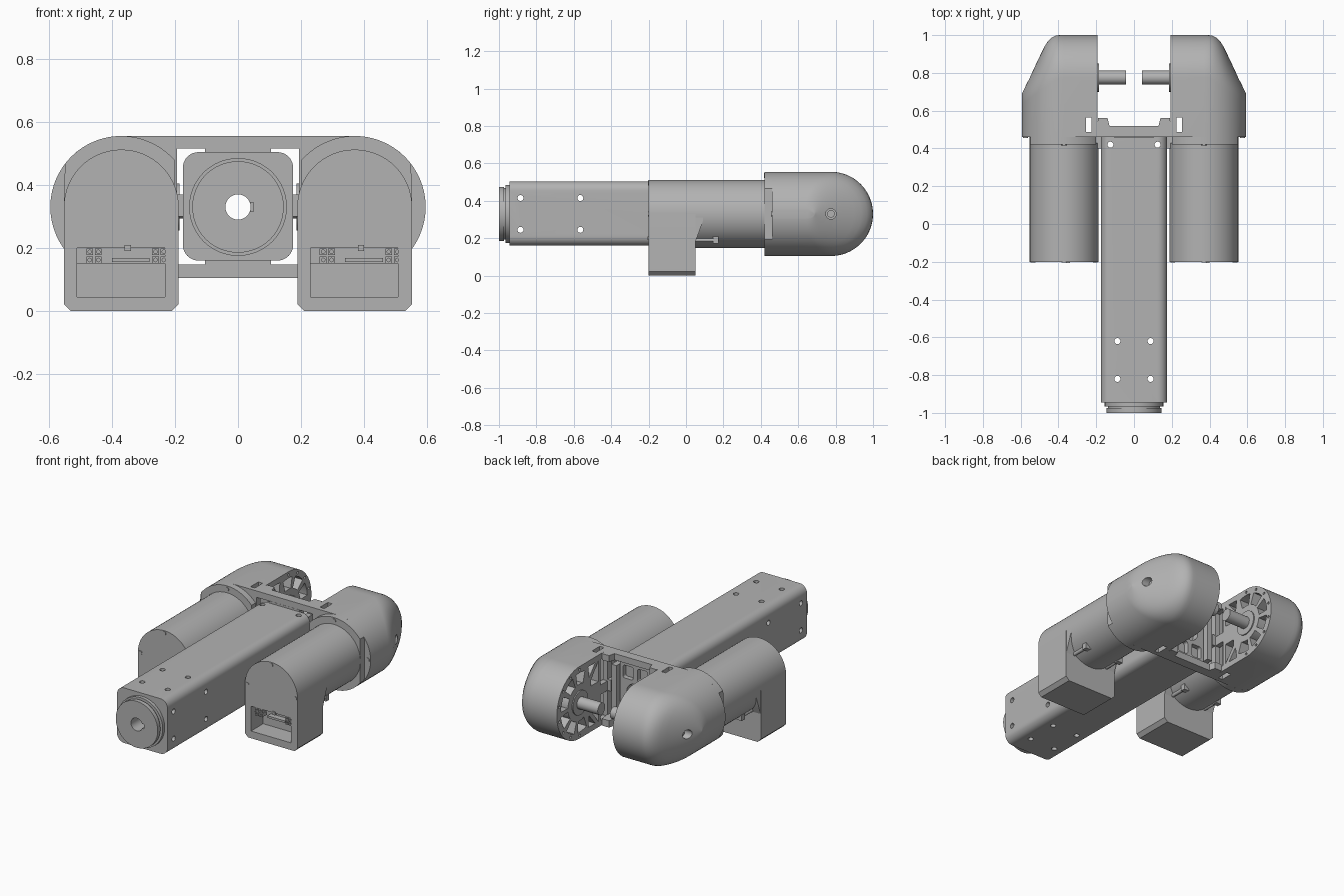
import bpy, bmesh
from math import sin, cos, pi, sqrt

if "Cube" in bpy.data.objects:
    bpy.data.objects.remove(bpy.data.objects["Cube"])

GREY = (0.45, 0.45, 0.45, 1)
mat = bpy.data.materials.new("machined grey")
mat.use_nodes = True
mat.diffuse_color = GREY
mat.node_tree.nodes["Principled BSDF"].inputs["Base Color"].default_value = GREY

AXIS_Z = 0.33      # height of every main axis
MOTOR_X = 0.37     # sideways offset of each motor
PIVOT_Y = 0.775    # position of the output shafts


def arc(cx, cy, r, a0=0, a1=2 * pi, n=48):
    full = abs(a1 - a0) > 6.28
    steps = n if full else n + 1
    return [(cx + r * cos(a0 + (a1 - a0) * i / n), cy + r * sin(a0 + (a1 - a0) * i / n))
            for i in range(steps)]


def rect(x0, x1, y0, y1):
    return [(x0, y0), (x1, y0), (x1, y1), (x0, y1)]


def round_rect(cx, cy, hw, hh, r):
    pts = []
    for k, (sx, sy) in enumerate([(1, 1), (-1, 1), (-1, -1), (1, -1)]):
        pts += arc(cx + sx * (hw - r), cy + sy * (hh - r), r, k * pi / 2, (k + 1) * pi / 2, 8)
    return pts


def loft(name, rings):
    """Skin a list of equal-length closed rings and cap both ends."""
    bm = bmesh.new()
    rows = [[bm.verts.new(p) for p in ring] for ring in rings]
    n = len(rows[0])
    for a, b in zip(rows, rows[1:]):
        for i in range(n):
            bm.faces.new((a[i], a[(i + 1) % n], b[(i + 1) % n], b[i]))
    bm.faces.new(rows[0])
    bm.faces.new(rows[-1])
    bmesh.ops.recalc_face_normals(bm, faces=bm.faces)
    mesh = bpy.data.meshes.new(name)
    bm.to_mesh(mesh)
    bm.free()
    mesh.materials.append(mat)
    ob = bpy.data.objects.new(name, mesh)
    bpy.context.collection.objects.link(ob)
    return ob


def prism(name, pts, axis, a, b):
    """Extrude a flat outline along an axis from a to b."""
    place = {"x": lambda p, d: (d, p[0], p[1]),
             "y": lambda p, d: (p[0], d, p[1]),
             "z": lambda p, d: (p[0], p[1], d)}[axis]
    return loft(name, [[place(p, d) for p in pts] for d in (a, b)])


def cut(ob, *cutters):
    for c in cutters:
        c.hide_render = True
        mod = ob.modifiers.new("cut", "BOOLEAN")
        mod.operation = "DIFFERENCE"
        mod.solver = "EXACT"
        mod.object = c
        bpy.context.view_layer.objects.active = ob
        bpy.ops.object.modifier_apply(modifier=mod.name)
        bpy.data.objects.remove(c)


def bore(axis, u, v, r, a, b, n=20):
    return prism("cutter", arc(u, v, r, n=n), axis, a, b)


# Central square body with through holes and a shaft bore
body = prism("center_body", round_rect(0, AXIS_Z + 0.002, 0.175, 0.172, 0.05), "y", -0.945, 0.46)
cut(body, bore("y", 0, AXIS_Z, 0.04, -1.1, 0.6, 32))
for x, y in [(s * w, y) for s in (-1, 1) for w, y in ((0.088, -0.62), (0.088, -0.82), (0.125, 0.42))]:
    cut(body, bore("z", x, y, 0.016, 0, 0.7))
for y in (-0.885, -0.565):
    for z in (0.245, 0.415):
        cut(body, bore("x", y, z, 0.016, -0.4, 0.4))

# Round nose with a shallow groove and a keyed bore
for name, r, a, b in (("nose_flange", 0.155, -0.965, -0.944),
                      ("nose_neck", 0.138, -0.975, -0.964),
                      ("nose_ring", 0.145, -1.0, -0.974)):
    part = prism(name, arc(0, AXIS_Z, r, n=64), "y", a, b)
    cut(part, bore("y", 0, AXIS_Z, 0.04, -1.1, -0.9, 32),
        prism("cutter", rect(0.03, 0.049, AXIS_Z - 0.014, AXIS_Z + 0.014), "y", -1.1, -0.9))

# Bridge bars joining both housings above and below the body
half = [(0.3, 0.46), (0.3, 0.485), (0.2, 0.485), (0.19, 0.56), (0.14, 0.56), (0.13, 0.52)]
bar = half + [(-x, y) for x, y in reversed(half)]
for name, z0, z1 in (("upper_bridge", 0.515, 0.555), ("lower_bridge", 0.105, 0.148)):
    prism(name, bar, "z", z0, z1)

# Ribbed back plate between the bars
back = prism("back_plate", rect(-0.105, 0.105, 0.147, 0.516), "y", 0.459, 0.5)
cut(back, bore("y", 0, AXIS_Z, 0.06, 0.3, 0.6, 32))
for sx in (-1, 1):
    for sz in (-1, 1):
        cut(back, prism("cutter", round_rect(sx * 0.05, AXIS_Z + sz * 0.12, 0.035, 0.04, 0.012),
                        "y", 0.47, 0.6))
    prism("back_rib", rect(sx * 0.12, sx * 0.155, 0.18, 0.48), "y", 0.459, 0.515)
    prism("side_link", rect(sx * 0.17, sx * 0.2, 0.3, 0.37), "y", 0.4, 0.5)


def pod_ring(s, x):
    """Side outline of the rounded housing at sideways position x."""
    t = max(0, (x - 0.4) / 0.193)
    h = max(0.012, sqrt(max(0, 0.225 ** 2 - max(0, x - MOTOR_X) ** 2)))
    end = 1.0 - 0.05 * min(1, t / 0.36) ** 2 - 0.26 * max(0, t - 0.36) / 0.64
    mid = PIVOT_Y - 0.14 * t
    pts = [(mid + (end - mid) * cos(a), AXIS_Z + h * sin(a))
           for a in [-pi / 2 + pi * i / 40 for i in range(41)]]
    pts += [(0.46, AXIS_Z + h), (0.46, AXIS_Z - h)]
    return [(s * x, y, z) for y, z in pts]


for s, side in ((1, "left"), (-1, "right")):
    cx = s * MOTOR_X

    # Rounded gear housing
    xs = [0.193, 0.28, 0.37] + [0.37 + 0.224 * sin(pi / 2 * i / 16) for i in range(1, 17)]
    pod = loft(side + "_housing", [pod_ring(s, x) for x in xs])

    # Wheel-like pockets and slanted windows on the inner face
    x0, x1 = s * 0.15, s * 0.32
    for k in range(6):
        a = -pi * 0.62 + k * pi * 0.212
        slot = arc(PIVOT_Y, AXIS_Z, 0.185, a, a + 0.48, 8) + arc(PIVOT_Y, AXIS_Z, 0.115, a + 0.48, a, 8)
        cut(pod, prism("cutter", slot, "x", x0, x1))
    for m in (1, -1):
        windows = ([(0.59, 0.06), (0.66, 0.06), (0.66, 0.1), (0.59, 0.19)],
                   [(0.57, 0.03), (0.5, 0.03), (0.5, 0.19), (0.57, 0.19)],
                   [(0.62, 0.19), (0.69, 0.19), (0.68, 0.12)])
        for w in windows:
            cut(pod, prism("cutter", [(y, AXIS_Z + m * z) for y, z in w], "x", x0, x1))
    for k in range(8):
        a = -pi / 2 + k * pi / 7
        cut(pod, bore("x", PIVOT_Y + 0.205 * cos(a), AXIS_Z + 0.205 * sin(a), 0.008, x0, s * 0.23, 12))
    # Vertical slot and outer access hole
    cut(pod, prism("cutter", rect(s * 0.225, s * 0.255, 0.488, 0.565), "z", 0, 0.7),
        bore("x", PIVOT_Y, AXIS_Z, 0.028, s * 0.48, s * 0.7))

    # Hub, output shaft and access screw
    prism(side + "_hub", arc(PIVOT_Y, AXIS_Z, 0.075), "x", s * 0.186, s * 0.2)
    prism(side + "_shaft", arc(PIVOT_Y, AXIS_Z, 0.037), "x", s * 0.042, s * 0.2)
    prism(side + "_access_screw", arc(PIVOT_Y, AXIS_Z, 0.02, n=20), "x", s * 0.47, s * 0.52)

    # Mounting collar, trimmed flat on the outside
    flat = [(cx + s * min(0.182, x), z) for x, z in arc(0, AXIS_Z, 0.225, n=96) if x > -0.178]
    flat = sorted([p for p in flat if p[1] >= AXIS_Z], key=lambda p: s * p[0]) + \
        sorted([p for p in flat if p[1] < AXIS_Z], key=lambda p: -s * p[0])
    prism(side + "_collar", flat, "y", 0.42, 0.461)

    # Motor barrel, and its front end with the box-shaped foot
    prism(side + "_motor", arc(cx, AXIS_Z, 0.182, n=64), "y", 0.0, 0.43)
    foot = arc(cx, AXIS_Z, 0.182, 0, pi, 32) + [(cx - 0.182, 0.022), (cx - 0.16, 0),
                                                (cx + 0.16, 0), (cx + 0.182, 0.022)]
    front = prism(side + "_motor_foot", foot, "y", -0.2, 0.05)
    cut(front, prism("cutter", rect(cx - 0.14, cx + 0.138, 0.045, 0.2), "y", -0.3, -0.08))
    prism(side + "_foot_gusset", [(0.03, 0.17), (0.05, 0.18), (0.065, 0.22), (0.09, 0.29),
                                  (0.09, AXIS_Z), (0.03, AXIS_Z)], "x", cx - 0.181, cx + 0.181)

    # Connector board, pin headers and plug slot
    prism(side + "_board", rect(cx - 0.14, cx + 0.138, 0.15, 0.2), "y", -0.16, -0.08)
    prism(side + "_plug", rect(cx - 0.03, cx + 0.09, 0.155, 0.168), "y", -0.195, -0.15)
    prism(side + "_tab", rect(cx + 0.01, cx + 0.03, 0.19, 0.21), "y", -0.206, -0.15)
    for off, cols in ((-0.1, 2), (0.108, 3)):
        for c in range(cols):
            for r in range(2):
                px, pz = cx + off + c * 0.027, 0.162 + r * 0.026
                pin = prism(side + "_header", rect(px - 0.011, px + 0.011, pz - 0.011, pz + 0.011),
                            "y", -0.2, -0.15)
                cut(pin, bore("y", px, pz, 0.006, -0.3, -0.18, 8))

    # Small latches under the barrel
    for m in (-1, 1):
        lx = cx + m * 0.12
        prism(side + "_latch_pin", arc(lx, 0.19, 0.011, n=16), "y", 0.04, 0.17)
        prism(side + "_latch_head", rect(lx - 0.018, lx + 0.018, 0.172, 0.208), "y", 0.145, 0.175)

    # Screw heads on the motor face and the collar
    for dx, dz in ((0, 0.165), (-0.165, 0), (0.165, 0)):
        prism(side + "_face_screw", arc(cx + dx, AXIS_Z + dz, 0.013, n=16), "y", -0.204, -0.19)
    for dx, dz, y in ((0, 0.205, 0.42), (s * 0.205, 0, 0.46)):
        prism(side + "_collar_screw", arc(cx + dx, AXIS_Z + dz, 0.013, n=16), "y", y - 0.004, y + 0.02)

# Smooth the round walls and keep the machined edges crisp
bpy.ops.object.select_all(action="DESELECT")
for ob in bpy.context.collection.objects:
    if ob.type == "MESH" and mat.name in ob.data.materials:
        ob.select_set(True)
        bpy.context.view_layer.objects.active = ob
bpy.ops.object.shade_smooth_by_angle(angle=0.55)
